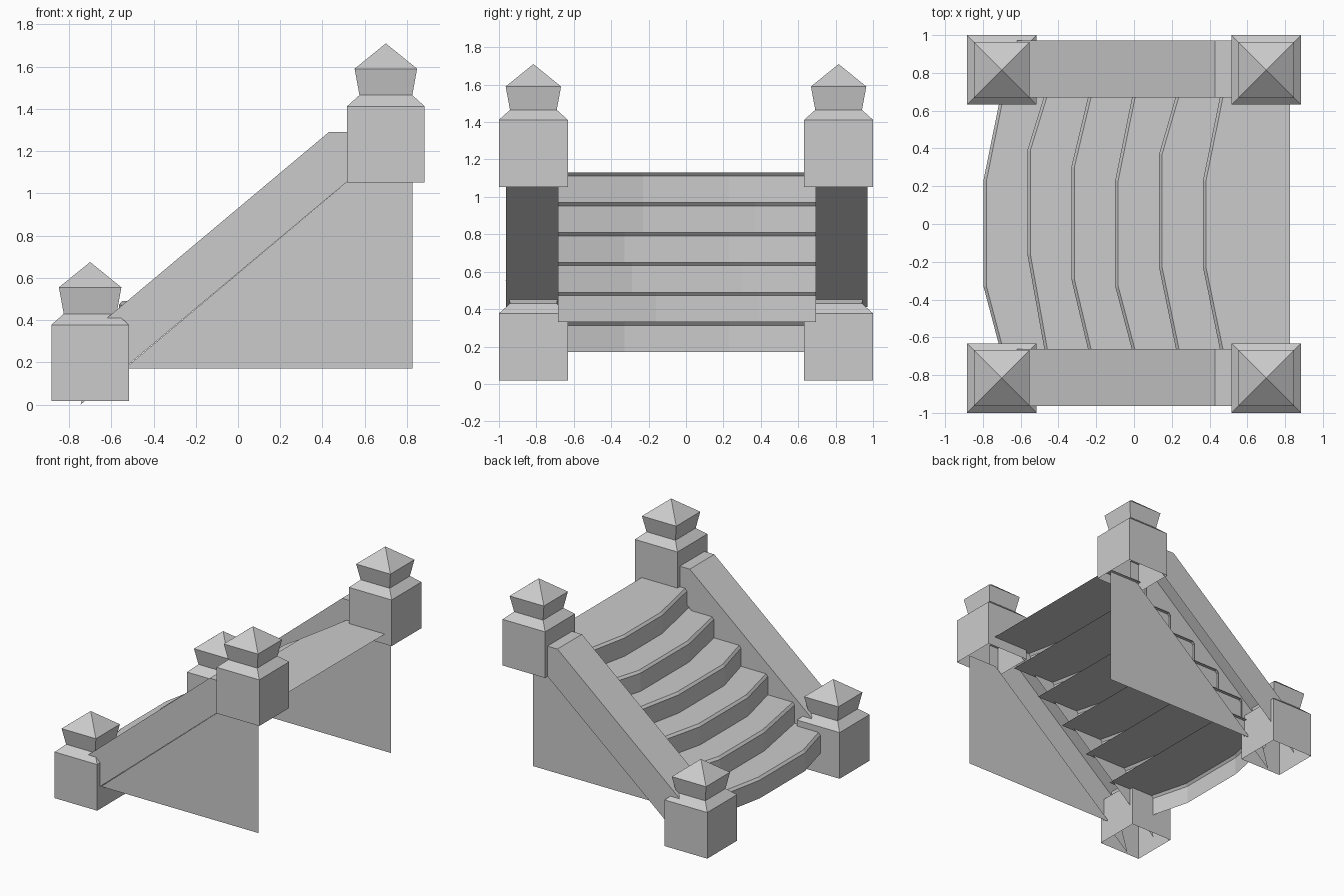
import bpy
import bmesh

cube = bpy.data.objects.get("Cube")
if cube:
    bpy.data.objects.remove(cube)

stone = bpy.data.materials.new("grey_stone")
stone.use_nodes = True
GREY = (0.6, 0.6, 0.6, 1.0)
stone.diffuse_color = GREY
stone.node_tree.nodes["Principled BSDF"].inputs["Base Color"].default_value = GREY


def finish(bm, name):
    mesh = bpy.data.meshes.new(name)
    bm.to_mesh(mesh)
    bm.free()
    mesh.materials.append(stone)
    obj = bpy.data.objects.new(name, mesh)
    bpy.context.collection.objects.link(obj)
    return obj


def strip(bm, row_a, row_b):
    """Quads between two rows of vertices."""
    for a, b, c, d in zip(row_a, row_a[1:], row_b[1:], row_b):
        bm.faces.new((a, b, c, d))


# Posts: stacked square rings with a pyramid top, open underneath
POST_RINGS = [(0.184, 0), (0.184, 0.36), (0.125, 0.413), (0.148, 0.538)]
POST_TOP = 0.658


def post(name, cx, cy, base):
    bm = bmesh.new()
    rings = []
    for half, z in POST_RINGS:
        corners = [(-1, -1), (1, -1), (1, 1), (-1, 1)]
        ring = [bm.verts.new((cx + sx * half, cy + sy * half, base + z))
                for sx, sy in corners]
        rings.append(ring + ring[:1])
    for low, high in zip(rings, rings[1:]):
        strip(bm, low, high)
    tip = bm.verts.new((cx, cy, base + POST_TOP))
    for a, b in zip(rings[-1], rings[-1][1:]):
        bm.faces.new((a, b, tip))
    finish(bm, name)


# Rails: sloping channels with a top and two sides, open below
RAIL_TOP = [(-0.62, 0.41), (0.43, 1.29), (0.6, 1.29)]
RAIL_UNDER = [(0.6, 1.125), (-0.745, 0)]


def rail(name, cy):
    bm = bmesh.new()
    sides = []
    for y in (cy - 0.151, cy + 0.151):
        sides.append([bm.verts.new((x, y, z)) for x, z in RAIL_TOP + RAIL_UNDER])
    near, far = sides
    bm.faces.new(near[::-1])
    bm.faces.new(far)
    n = len(RAIL_TOP)
    strip(bm, near[:n], far[:n])
    finish(bm, name)


# Side walls: thin sheets below the rails
WALL = [(-0.535, 0.172), (0.825, 0.172), (0.825, 1.1), (0.57, 1.1)]


def wall(name, y, flip):
    bm = bmesh.new()
    verts = [bm.verts.new((x, y, z)) for x, z in WALL]
    bm.faces.new(verts[::-1] if flip else verts)
    finish(bm, name)


for side, sign in (("right", -1), ("left", 1)):
    cy = sign * 0.816
    post("low_post_" + side, -0.7, cy, 0.017)
    post("high_post_" + side, 0.7, cy, 1.052)
    rail("rail_" + side, cy + 0.004)
wall("side_wall_right", -0.925, False)
wall("side_wall_left", 0.71, True)

# Steps: bowed riser, chamfered nose and a tread running back under the next step
BENDS = [(-0.33, 0.23), (-0.16, 0.39), (-0.29, 0.30),
         (-0.33, 0.23), (-0.23, 0.37), (-0.23, 0.23)]
Y_MIN, Y_MAX, BOW = -0.685, 0.694, 0.094
RUN, RISE = 0.2325, 0.16


def step(name, x, low, top, back, bend):
    bm = bmesh.new()
    ys = (Y_MIN, *bend, Y_MAX)
    rows = []
    for px, z, bow in ((x, low, BOW), (x, top - 0.018, BOW),
                       (x + 0.016, top, BOW), (back, top, 0)):
        xs = (px + bow, px, px, px + bow)
        rows.append([bm.verts.new((vx, vy, z)) for vx, vy in zip(xs, ys)])
    for a, b in zip(rows, rows[1:]):
        strip(bm, b, a)
    finish(bm, name)


for i, bend in enumerate(BENDS):
    top = 0.33 + i * RISE
    back = 0.825 - (len(BENDS) - 1 - i) * RUN
    step(f"step_{i + 1}", -0.797 + i * RUN, top - RISE, top, back, bend)
